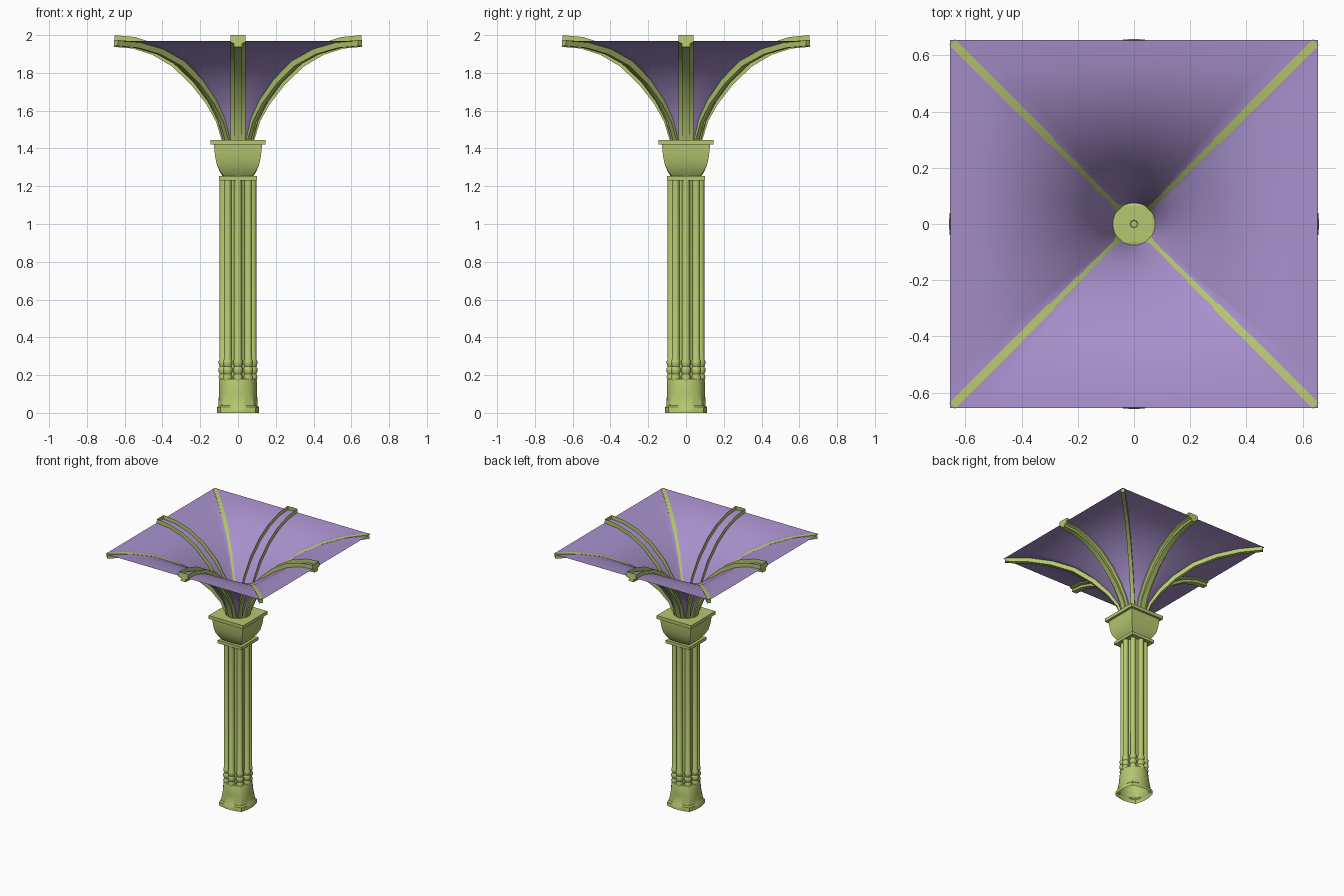
import bpy, bmesh, math
from mathutils import Vector, Matrix

if "Cube" in bpy.data.objects:
    bpy.data.objects.remove(bpy.data.objects["Cube"])


def material(name, rgb):
    m = bpy.data.materials.new(name)
    m.use_nodes = True
    m.diffuse_color = (*rgb, 1)
    bsdf = m.node_tree.nodes["Principled BSDF"]
    bsdf.inputs["Base Color"].default_value = (*rgb, 1)
    bsdf.inputs["Roughness"].default_value = 0.8
    return m


GREEN = material("moss green", (0.47, 0.58, 0.16))
PURPLE = material("soft purple", (0.39, 0.28, 0.60))


def finish(bm, name, mat, angle=35, normals=True):
    if normals:
        bmesh.ops.recalc_face_normals(bm, faces=bm.faces)
    me = bpy.data.meshes.new(name)
    bm.to_mesh(me)
    bm.free()
    me.materials.append(mat)
    ob = bpy.data.objects.new(name, me)
    bpy.context.collection.objects.link(ob)
    bpy.ops.object.select_all(action="DESELECT")
    ob.select_set(True)
    bpy.context.view_layer.objects.active = ob
    bpy.ops.object.shade_smooth_by_angle(angle=math.radians(angle))
    return ob


def skin(bm, rings, closed=True):
    """Join successive rings of vertices with quads."""
    for a, b in zip(rings, rings[1:]):
        n = len(a)
        for i in range(n if closed else n - 1):
            j = (i + 1) % n
            bm.faces.new((a[i], a[j], b[j], b[i]))


def loft(name, rows, n, mat, bottom=True, top=True, angle=35, centre=(0, 0)):
    """Stack rings of (height, half width, squareness 0 round to 1 square)."""
    bm = bmesh.new()
    rings = []
    for z, half, k in rows:
        ring = []
        for i in range(n):
            a = math.tau * i / n
            square = 1 / max(abs(math.cos(a)), abs(math.sin(a)))
            r = half * (1 + k * (square - 1))
            ring.append(bm.verts.new((centre[0] + r * math.cos(a),
                                      centre[1] + r * math.sin(a), z)))
        rings.append(ring)
    skin(bm, rings)
    if bottom:
        bm.faces.new(rings[0][::-1])
    if top:
        bm.faces.new(rings[-1])
    return finish(bm, name, mat, angle, normals=bottom or top)


def sweep(name, path, section, scales, turn, cap, closed):
    """Carry a (side, height) section along a radial (r, z) path."""
    bm = bmesh.new()
    rings = []
    rot = Matrix.Rotation(turn, 3, "Z")
    for i, (r, z) in enumerate(path):
        a, b = path[max(i - 1, 0)], path[min(i + 1, len(path) - 1)]
        t = Vector((b[0] - a[0], b[1] - a[1])).normalized()
        rings.append([bm.verts.new(rot @ Vector((r - t.y * h * scales[i], u,
                                                 z + t.x * h * scales[i])))
                      for u, h in section])
    skin(bm, rings, closed)
    for ring in (rings[0], rings[-1]):
        bm.faces.new([ring[i] for i in cap])
    return finish(bm, name, GREEN, 30)


# Canopy: round at the neck, square at the rim (height, mid radius, corner radius)
vault = [(1.445, .075, .075), (1.55, .10, .11), (1.65, .148, .175), (1.76, .225, .28),
         (1.86, .33, .42), (1.925, .44, .585), (1.96, .55, .755), (1.97, .655, .926)]
ROOT2 = math.sqrt(2)
loft("canopy", [(z, m, (c / m - 1) / (ROOT2 - 1)) for z, m, c in vault],
     64, PURPLE, bottom=False, top=False, angle=60)

# Ribs: moulded open channels to the edge middles, plain bars to the corners
channel = [(.04, .03), (.04, -.008), (.02, -.014), (.02, -.032),
           (-.02, -.032), (-.02, -.014), (-.04, -.008), (-.04, .03)]
bar = [(.014, .004), (.014, -.028), (-.014, -.028), (-.014, .004)]
scales = [min(1, .35 + .22 * i) for i in range(len(vault))]
mid_path = [(m, z) for z, m, c in vault]
corner_path = [(min(c, .913), z) for z, m, c in vault]
for i in range(4):
    turn = i * math.pi / 2
    sweep(f"edge_rib_{i + 1}", mid_path, channel, scales, turn, range(8), False)
    sweep(f"corner_rib_{i + 1}", corner_path, bar, scales, turn + math.pi / 4,
          range(4), True)

# Capital: neck plate, swelling square bell and top plate
loft("neck_plate", [(1.23, .10, 1), (1.253, .10, 1)], 8, GREEN)
loft("capital", [(1.253, .08, .8), (1.275, .095, .9), (1.31, .111, 1), (1.35, .12, 1),
                 (1.39, .125, 1), (1.42, .127, 1)], 16, GREEN)
loft("top_plate", [(1.42, .145, 1), (1.445, .145, 1)], 8, GREEN)
loft("centre_socket", [(1.44, .026, 0), (1.45, .026, 0), (1.45, .014, 0),
                       (1.446, .012, 0)], 8, GREEN)

# Shaft: core ringed by slender columns with beaded feet
loft("shaft_core", [(.17, .068, 0), (1.235, .068, 0)], 24, GREEN)
beads = [(.17, .022), (.19, .026), (.205, .020), (.22, .026), (.235, .026), (.245, .020),
         (.26, .025), (.275, .025), (.285, .020), (1.235, .020)]
for i in range(8):
    a = math.tau * i / 8
    loft(f"slender_column_{i + 1}", [(z, r, 0) for z, r in beads], 12, GREEN,
         centre=(.077 * math.cos(a), .077 * math.sin(a)))

# Base: hollow drum flaring to a rounded square foot
loft("base", [(0, .112, .45), (.03, .11, .45), (.038, .104, .35), (.10, .101, .15),
              (.165, .10, 0), (.18, .095, 0)], 32, GREEN, bottom=False)
